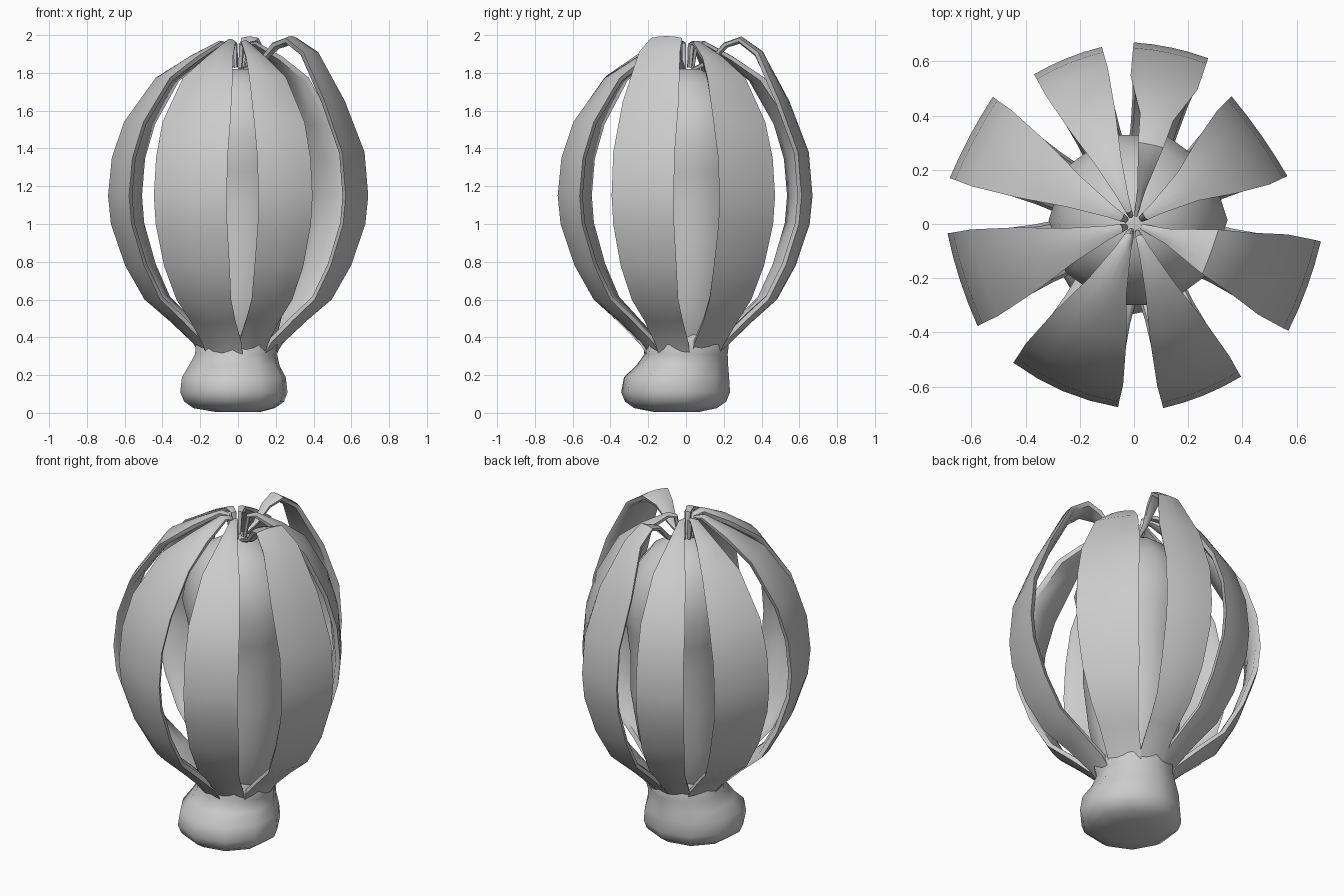
import bpy, bmesh, math
from mathutils import Vector

if "Cube" in bpy.data.objects:
    bpy.data.objects.remove(bpy.data.objects["Cube"])


def make_object(name, bm, angle=40):
    bmesh.ops.recalc_face_normals(bm, faces=bm.faces)
    me = bpy.data.meshes.new(name)
    bm.to_mesh(me)
    bm.free()
    ob = bpy.data.objects.new(name, me)
    bpy.context.collection.objects.link(ob)
    bpy.ops.object.select_all(action='DESELECT')
    ob.select_set(True)
    bpy.context.view_layer.objects.active = ob
    bpy.ops.object.shade_smooth_by_angle(angle=math.radians(angle))
    return ob


def skin(bm, rings):
    # bridge closed rings of points and cap both ends
    vs = [[bm.verts.new(p) for p in ring] for ring in rings]
    n = len(vs[0])
    for a, b in zip(vs, vs[1:]):
        for i in range(n):
            j = (i + 1) % n
            bm.faces.new((a[i], a[j], b[j], b[i]))
    bm.faces.new(vs[0])
    bm.faces.new(vs[-1])


def lathe(name, profile, sides, turn=0.0):
    # profile rows: radius, height, centre x, centre y
    bm = bmesh.new()
    rings = []
    for r, z, cx, cy in profile:
        rings.append([Vector((cx + r * math.cos(turn + 2 * math.pi * i / sides),
                              cy + r * math.sin(turn + 2 * math.pi * i / sides), z))
                      for i in range(sides)])
    skin(bm, rings)
    return make_object(name, bm, 60)


# petal spines: radius, height, width factor
SPINE = [(.17, .29, .48), (.22, .37, .54), (.35, .49, .62), (.48, .60, .75),
         (.58, .78, .90), (.655, 1.0, .98), (.67, 1.15, 1.0), (.65, 1.35, .98),
         (.585, 1.54, .93), (.42, 1.775, .68), (.25, 1.885, .36), (.10, 1.965, .14),
         (.05, 1.955, .09), (.03, 1.83, .06)]
RAISED = SPINE[:7] + [(.65, 1.38, .99), (.545, 1.65, .90), (.41, 1.91, .66),
                      (.30, 1.985, .50), (.21, 1.955, .32), (.13, 1.87, .16), (.03, 1.82, .06)]
PINCHED = RAISED[:9] + [(r, z, w * .68) for r, z, w in RAISED[9:]]


def petal(name, angle, width, reach, spine, bulge):
    a = math.radians(angle)
    out = Vector((math.cos(a), math.sin(a), 0))
    side = Vector((-math.sin(a), math.cos(a), 0))
    k = reach / .67
    pts = []
    for r, z, w in spine:
        s = 1 + (k - 1) * min(1, max(0, (r - .2) / .3))
        pts.append((out * (r * s) + Vector((0, 0, z)), w * width / 2))
    rings = []
    for i, (p, h) in enumerate(pts):
        t = pts[min(i + 1, len(pts) - 1)][0] - pts[max(i - 1, 0)][0]
        n = side.cross(t.normalized())
        th = min(.025, .01 + h * .2)
        b = n * th * bulge
        rings.append([p - side * h,
                      p - side * h * .5 + b * .75,
                      p + b,
                      p + side * h * .5 + b * .75,
                      p + side * h,
                      p + side * h * .88 - n * th,
                      p - n * th * 1.6,
                      p - side * h * .88 - n * th])
    bm = bmesh.new()
    skin(bm, rings)
    make_object(name, bm, 50)


# lumpy foot and neck
lathe("base_bulb", [(.12, .005, 0, -.05), (.22, .025, -.02, -.055), (.27, .06, -.02, -.055),
                    (.29, .11, -.022, -.055), (.28, .19, -.022, -.05), (.245, .25, -.02, -.02),
                    (.222, .31, -.01, 0), (.228, .36, 0, 0), (.18, .45, 0, 0)], 10, .2)

# inner body between the petals: domed top above a narrower waist
lathe("inner_core", [(.15, .30, 0, 0), (.21, .42, 0, 0), (.25, .62, .01, .01),
                     (.28, .90, .02, .02), (.28, 1.12, .02, .02), (.30, 1.28, .02, .02),
                     (.33, 1.45, .015, .015), (.29, 1.62, .01, .01), (.20, 1.75, 0, 0),
                     (.08, 1.82, 0, 0)], 10)

# eight petals round the core, two with raised shoulders
for i, (angle, width, reach, spine, bulge) in enumerate([
        (340, .35, .67, RAISED, .4), (35, .36, .565, SPINE, .3), (78, .28, .655, PINCHED, .4),
        (112, .27, .65, SPINE, .4), (152, .34, .68, SPINE, .3), (198, .36, .665, SPINE, .4),
        (247, .42, .645, SPINE, 1), (292, .31, .67, SPINE, .5)]):
    petal(f"petal_{i + 1}", angle, width, reach, spine, bulge)
